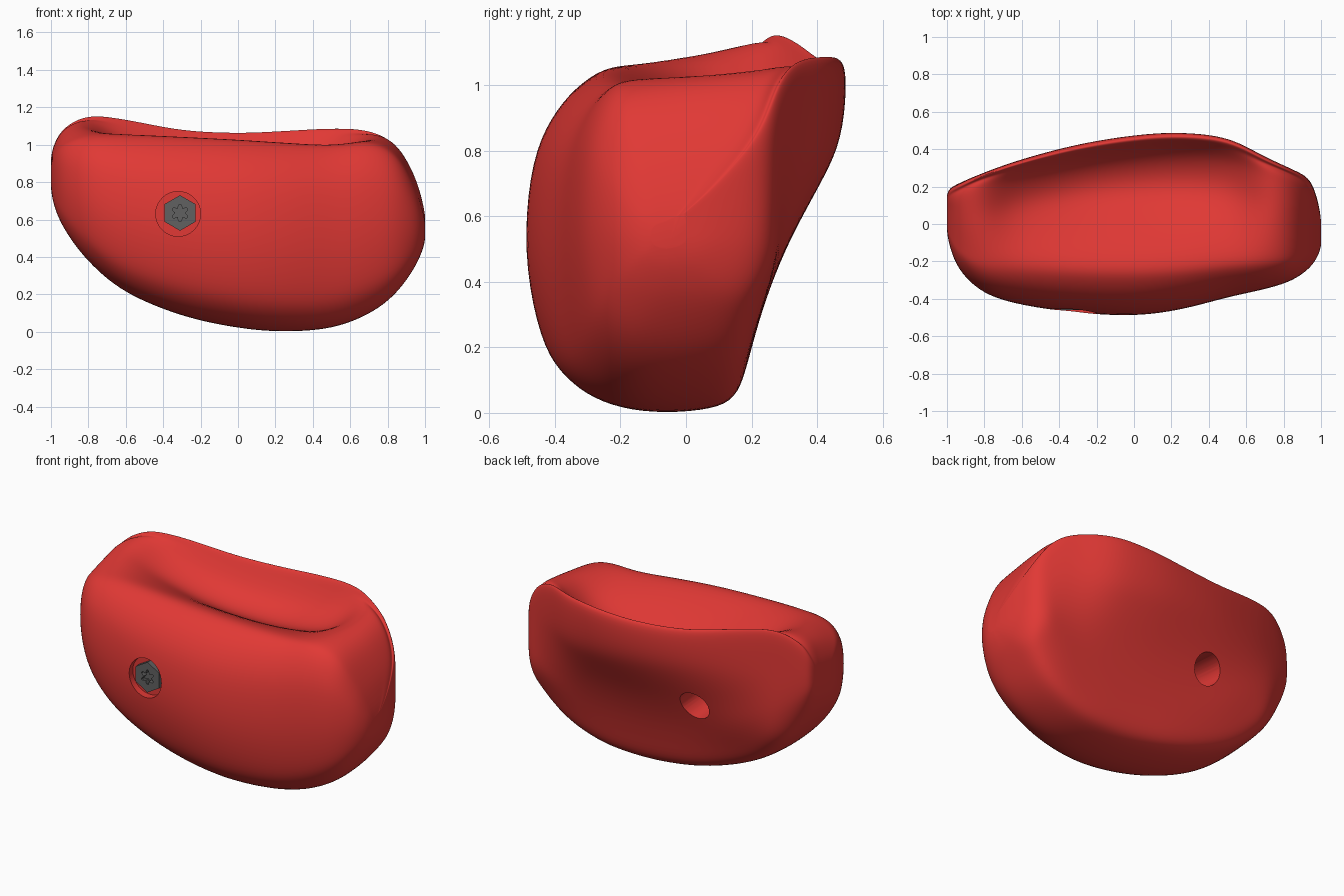
import bpy, bmesh, math
from mathutils import Vector

if "Cube" in bpy.data.objects:
    bpy.data.objects.remove(bpy.data.objects["Cube"])

# Stations along x: x, bottom z, front lip z, back rim z, front y, rim y, pocket depth
STATIONS = [
    (-1.002, .80, .87, .90, -.01, .14, 0), (-.988, .69, .94, .99, -.11, .185, 0),
    (-.93, .55, 1.01, 1.09, -.25, .22, -.01), (-.8, .375, 1.058, 1.157, -.37, .275, .02),
    (-.6, .21, 1.06, 1.138, -.435, .345, .13), (-.3, .085, 1.048, 1.082, -.478, .425, .20),
    (0, .02, 1.033, 1.067, -.492, .475, .22), (.25, .0, 1.017, 1.077, -.46, .49, .21),
    (.5, .02, 1.004, 1.09, -.395, .46, .15), (.7, .095, 1.018, 1.078, -.35, .36, .02),
    (.84, .20, .955, 1.005, -.305, .295, -.01), (.94, .335, .79, .845, -.235, .235, -.01),
    (.988, .44, .65, .69, -.16, .10, 0), (1.002, .51, .57, .60, -.10, -.01, 0)]


def catmull(pts, n, closed):
    """Sample a smooth curve through tuples of numbers, n steps per span."""
    out, m = [], len(pts)
    get = (lambda i: pts[i % m]) if closed else (lambda i: pts[max(0, min(m - 1, i))])
    for i in range(m if closed else m - 1):
        p = [get(i + k) for k in (-1, 0, 1, 2)]
        for s in range(n):
            t = s / n
            out.append(tuple(.5 * (2 * b + (c - a) * t + (2 * a - 5 * b + 4 * c - d) * t * t
                                   + (3 * b - a - 3 * c + d) * t ** 3) for a, b, c, d in zip(*p)))
    if not closed:
        out.append(tuple(pts[-1]))
    return out


def back(z, yr):
    """Back face: leans out with height and flares to the rim."""
    low = min(.14 + .3 * z, .28)
    t = max(0, min(1, (z - .38) / .55))
    s = t * t * (3 - 2 * t)
    return min(low + (yr - low) * s, yr)


def section(zb, zl, zr, yf, yr, dep):
    h = zl - zb
    e = min(1, h / .65)
    c = e * -.1 + (1 - e) * .5 * (yf + yr)
    pts = [(c + (yf - c) * k, zb + h * f) for f, k in
           ((0, 0), (.03, .42), (.1, .7), (.21, .88), (.46, 1), (.73, .94), (.88, .76), (.965, .54))]
    lip = c + (yf - c) * .28
    w = yr - lip
    d = zr - zl
    r = 1 - e                 # extra rounding towards the ends
    rb = 1 - min(1, h)        # broader rounding of the lower back corner
    # pocket floor, inner wall and rim
    pts += [(lip, zl), (lip + w * .3, zl - dep * .5 + d * .35), (lip + w * .56, zl - dep + d * .6),
            (yr - w * (.22 + .15 * r), zl - dep * .8 + d * .8),
            (yr - w * (.11 + .16 * r), zl - dep * .35 + d * .85),
            (yr - w * (.065 + .12 * r), zr - .025 * e), (yr - w * (.03 + .07 * r), zr),
            (yr - w * .03 * r, zr - .05 * e)]
    # back face and lower back corner
    for f, k in ((.82, 0), (.68, 0), (.52, .01), (.35, .06), (.18, .22), (.06, .5)):
        z = zb + h * f
        pts.append((back(z, yr) - w * k * rb, z))
    pts.append((back(zb, yr) - .06 * e - w * .72 * rb, zb + .012 * e))
    return pts


def make(name, bm, color):
    bmesh.ops.recalc_face_normals(bm, faces=bm.faces)
    me = bpy.data.meshes.new(name)
    bm.to_mesh(me)
    bm.free()
    ob = bpy.data.objects.new(name, me)
    bpy.context.collection.objects.link(ob)
    mat = bpy.data.materials.new(name)
    mat.diffuse_color = color
    mat.use_nodes = True
    mat.node_tree.nodes["Principled BSDF"].inputs["Base Color"].default_value = mat.diffuse_color
    me.materials.append(mat)
    return ob


def prism(name, a, b, radii, color):
    """Prism between points a and b, one corner per radius, first corner upward."""
    a, b = Vector(a), Vector(b)
    bm, n = bmesh.new(), len(radii)
    rings = [[bm.verts.new(p + Vector((r * math.sin(math.tau * i / n), 0, r * math.cos(math.tau * i / n))))
              for i, r in enumerate(radii)] for p in (a, b)]
    for i in range(n):
        j = (i + 1) % n
        bm.faces.new((rings[0][i], rings[0][j], rings[1][j], rings[1][i]))
    for r in rings:
        bm.faces.new(r)
    return make(name, bm, color)


def cut(ob, cutter):
    cutter.hide_render = True
    mod = ob.modifiers.new("cut", 'BOOLEAN')
    mod.operation, mod.solver, mod.object = 'DIFFERENCE', 'EXACT', cutter
    bpy.context.view_layer.objects.active = ob
    bpy.ops.object.modifier_apply(modifier=mod.name)
    bpy.data.objects.remove(cutter)


def smooth(ob, angle):
    bpy.ops.object.select_all(action='DESELECT')
    ob.select_set(True)
    bpy.context.view_layer.objects.active = ob
    bpy.ops.object.shade_smooth_by_angle(angle=math.radians(angle))


RED, GREY = (.75, .04, .035, 1), (.12, .12, .12, 1)

# Hold body: lofted sections with rounded ends
bm = bmesh.new()
rings = []
for x, *rest in catmull(STATIONS, 7, False):
    rings.append([bm.verts.new((x, y, z)) for y, z in catmull(section(*rest), 5, True)])
for r, s in zip(rings, rings[1:]):
    for i in range(len(r)):
        j = (i + 1) % len(r)
        bm.faces.new((r[i], r[j], s[j], s[i]))
bm.faces.new(rings[0])
bm.faces.new(rings[-1])
for _ in range(12):
    bmesh.ops.smooth_vert(bm, verts=bm.verts, factor=.5, use_axis_x=True, use_axis_y=True, use_axis_z=True)
body = make("hold_body", bm, RED)

# Bolt recess in front and bolt hole in the back
cut(body, prism("recess_cutter", (-.32, -.7, .63), (-.32, -.42, .63), [.12] * 32, RED))
cut(body, prism("hole_cutter", (-.30, -.33, .63), (-.275, .6, .53), [.095] * 32, RED))
smooth(body, 50)

# Hex bolt with star socket
bolt = prism("bolt_head", (-.31, -.46, .635), (-.31, -.37, .635), [.095] * 6, GREY)
star = [.036 + .011 * math.cos(6 * math.tau * i / 48) for i in range(48)]
cut(bolt, prism("socket_cutter", (-.31, -.6, .635), (-.31, -.43, .635), star, GREY))
smooth(bolt, 30)
